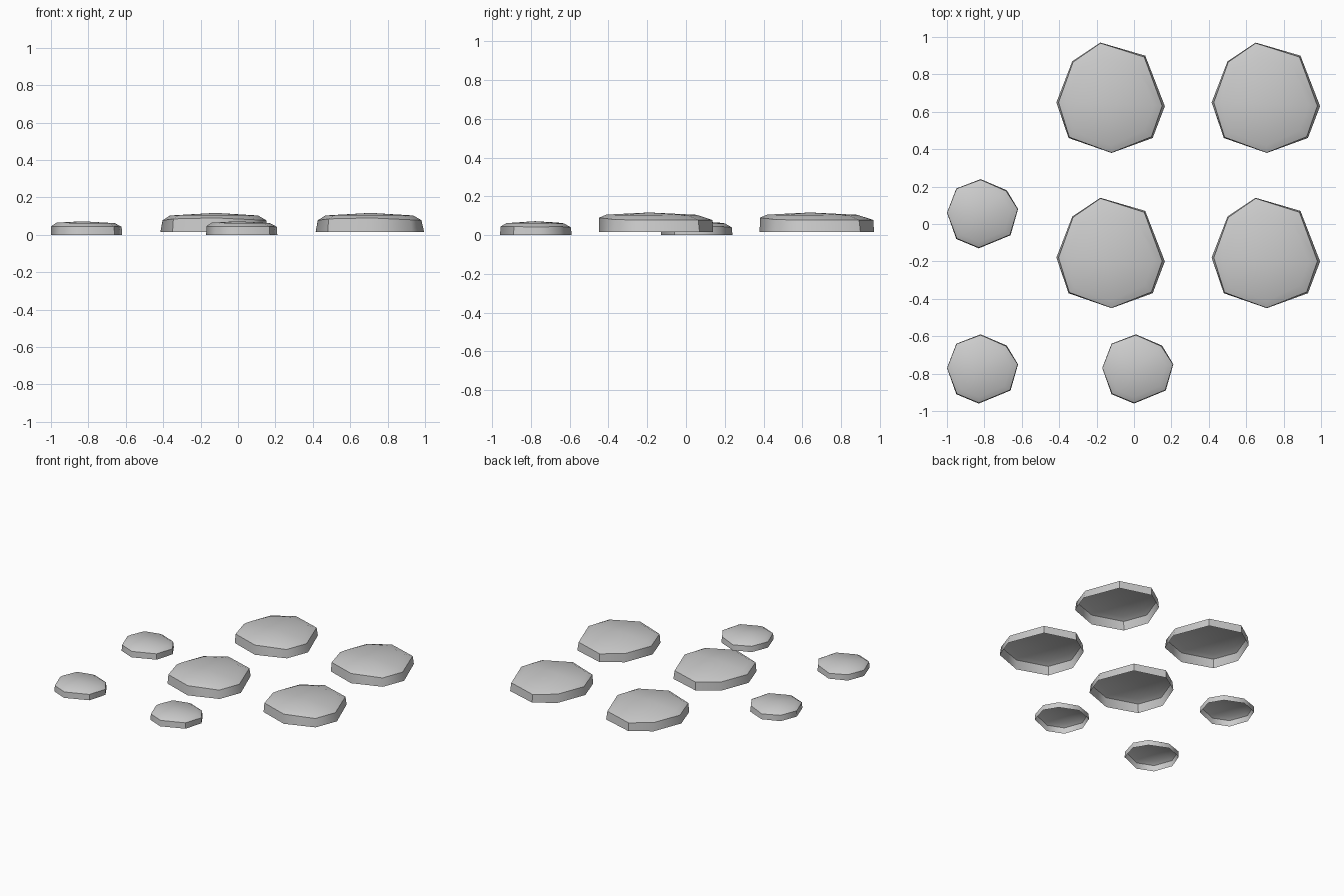
import bpy, bmesh, math

if "Cube" in bpy.data.objects:
    bpy.data.objects.remove(bpy.data.objects["Cube"])


def stone_mesh(name, base, shoulder, rim, crown, z0):
    """Hollow-bottomed stone: rim rings as (x, y, z), capped by a low crown."""
    bm = bmesh.new()
    rings = [[bm.verts.new((x, y, z0)) for x, y in base],
             [bm.verts.new(p) for p in shoulder],
             [bm.verts.new(p) for p in rim]]
    n = len(base)
    for a, b in zip(rings, rings[1:]):
        for i in range(n):
            j = (i + 1) % n
            bm.faces.new((a[i], a[j], b[j], b[i]))
    top = bm.verts.new(crown)
    for i in range(n):
        bm.faces.new((rings[2][i], rings[2][(i + 1) % n], top))
    me = bpy.data.meshes.new(name)
    bm.to_mesh(me)
    bm.free()
    return me


def ring(outline, centre, scales, heights):
    cx, cy = centre
    return [(cx + (x - cx) * s, cy + (y - cy) * s, z)
            for (x, y), s, z in zip(outline, scales, heights)]


def place(me, name, offsets):
    for k, (dx, dy) in enumerate(offsets):
        ob = bpy.data.objects.new(f"{name}_{k + 1}", me)
        bpy.context.collection.objects.link(ob)
        ob.location = (dx, dy, 0)
        bpy.ops.object.select_all(action='DESELECT')
        ob.select_set(True)
        bpy.context.view_layer.objects.active = ob
        if k == 0:
            bpy.ops.object.shade_smooth_by_angle(angle=math.radians(50))


STEP = 0.83

# Large stepping stones, outline counter-clockwise from the east corner
big = [(.165, .63), (.06, .90), (-.18, .97), (-.33, .87),
       (-.415, .65), (-.35, .46), (-.12, .38), (.10, .46)]
c = (-.125, .66)
sh = ring(big, c, [.95, .97, .99, .98, .96, .98, .995, .97],
          [.078, .078, .078, .08, .077, .085, .09, .08])
rm = ring(big, c, [.80, .76, .72, .80, .82, .85, .86, .80],
          [.103, .102, .105, .103, .103, .104, .106, .104])
me = stone_mesh("large_stone", big, sh, rm, (-.12, .64, .117), .015)
place(me, "large_stone", [(0, 0), (STEP, 0), (0, -STEP), (STEP, -STEP)])

# Small stepping stones
small = [(-.62, .08), (-.68, .18), (-.82, .24), (-.95, .19),
         (-1.0, .06), (-.95, -.08), (-.83, -.13), (-.66, -.06)]
c = (-.815, .055)
sh = ring(small, c, [.99, .97, .98, .99, .995, .98, .98, .98],
          [.042, .045, .04, .045, .045, .045, .045, .044])
rm = ring(small, c, [.80, .80, .78, .82, .84, .82, .82, .80],
          [.062, .061, .061, .065, .065, .064, .062, .063])
me = stone_mesh("small_stone", small, sh, rm, (-.83, .05, .072), 0)
place(me, "small_stone", [(0, 0), (0, -STEP), (STEP, -STEP)])
